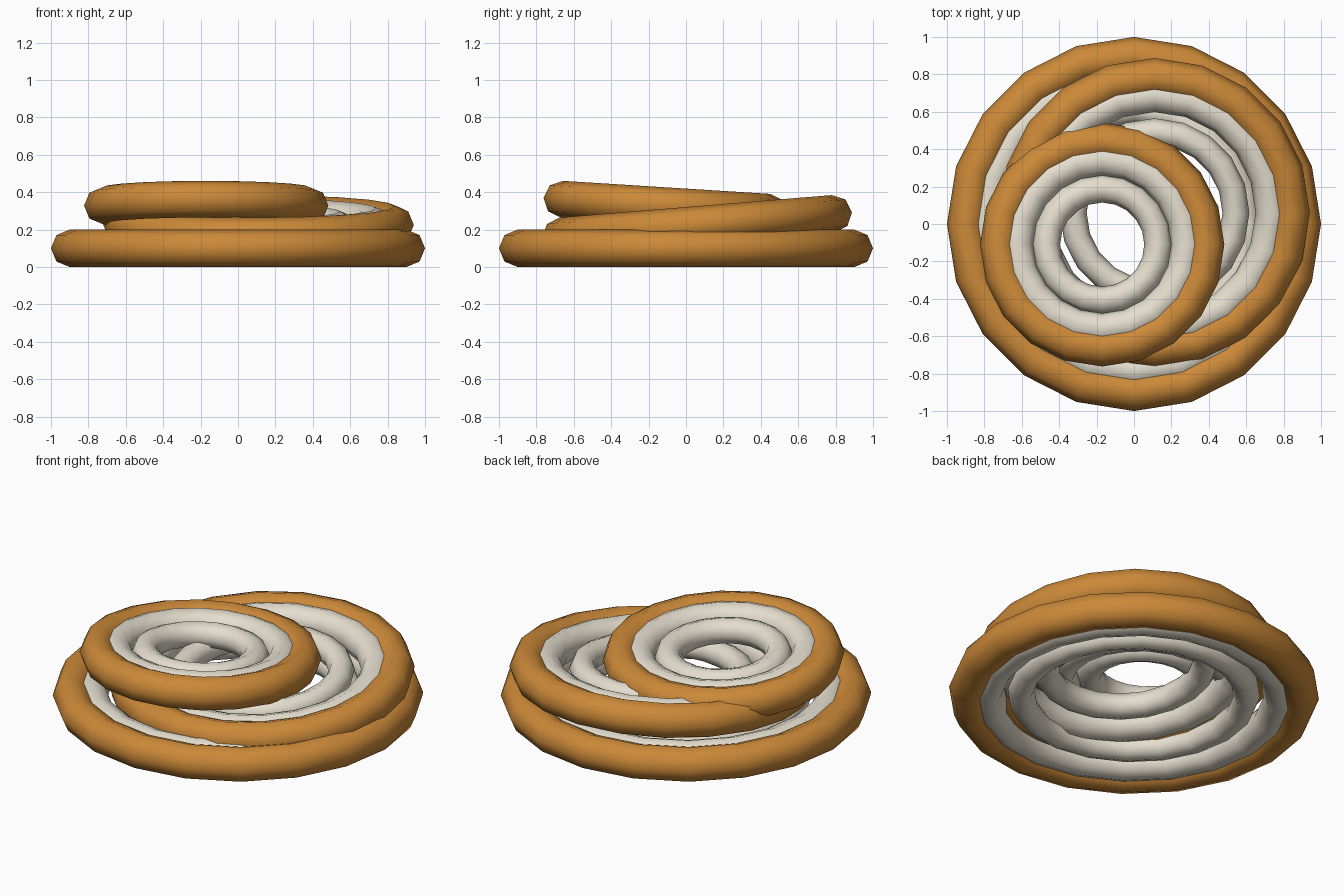
import bpy, math

if "Cube" in bpy.data.objects:
    bpy.data.objects.remove(bpy.data.objects["Cube"])


def material(name, rgb):
    m = bpy.data.materials.new(name)
    m.diffuse_color = (*rgb, 1)
    m.use_nodes = True
    m.node_tree.nodes["Principled BSDF"].inputs["Base Color"].default_value = m.diffuse_color
    return m


crust = material("crust_orange", (0.60, 0.25, 0.04))
flesh = material("flesh_cream", (0.78, 0.73, 0.62))


def hoop(name, center, tilt, major, minor, mat):
    bpy.ops.mesh.primitive_torus_add(
        location=center, rotation=(math.radians(tilt), 0, 0),
        major_segments=20, minor_segments=8,
        major_radius=major, minor_radius=minor)
    ob = bpy.context.object
    ob.name = name
    bpy.ops.object.shade_smooth()
    ob.data.materials.append(mat)


# each stacked ring: name, centre, tilt, then (radius, thickness) of its three hoops
rings = [
    ("bottom_ring", (0, 0, 0.10), 0, (0.90, 0.10), (0.79, 0.09), (0.61, 0.072)),
    ("middle_ring", (0.11, 0.06, 0.225), 4.7, (0.73, 0.10), (0.63, 0.09), (0.435, 0.072)),
    ("top_ring", (-0.17, -0.11, 0.328), -3.6, (0.555, 0.098), (0.455, 0.09), (0.30, 0.075)),
]
for name, center, tilt, outer, mid, inner in rings:
    hoop(name + "_crust", center, tilt, *outer, crust)
    hoop(name + "_outer_flesh", center, tilt, *mid, flesh)
    hoop(name + "_inner_flesh", center, tilt, *inner, flesh)
